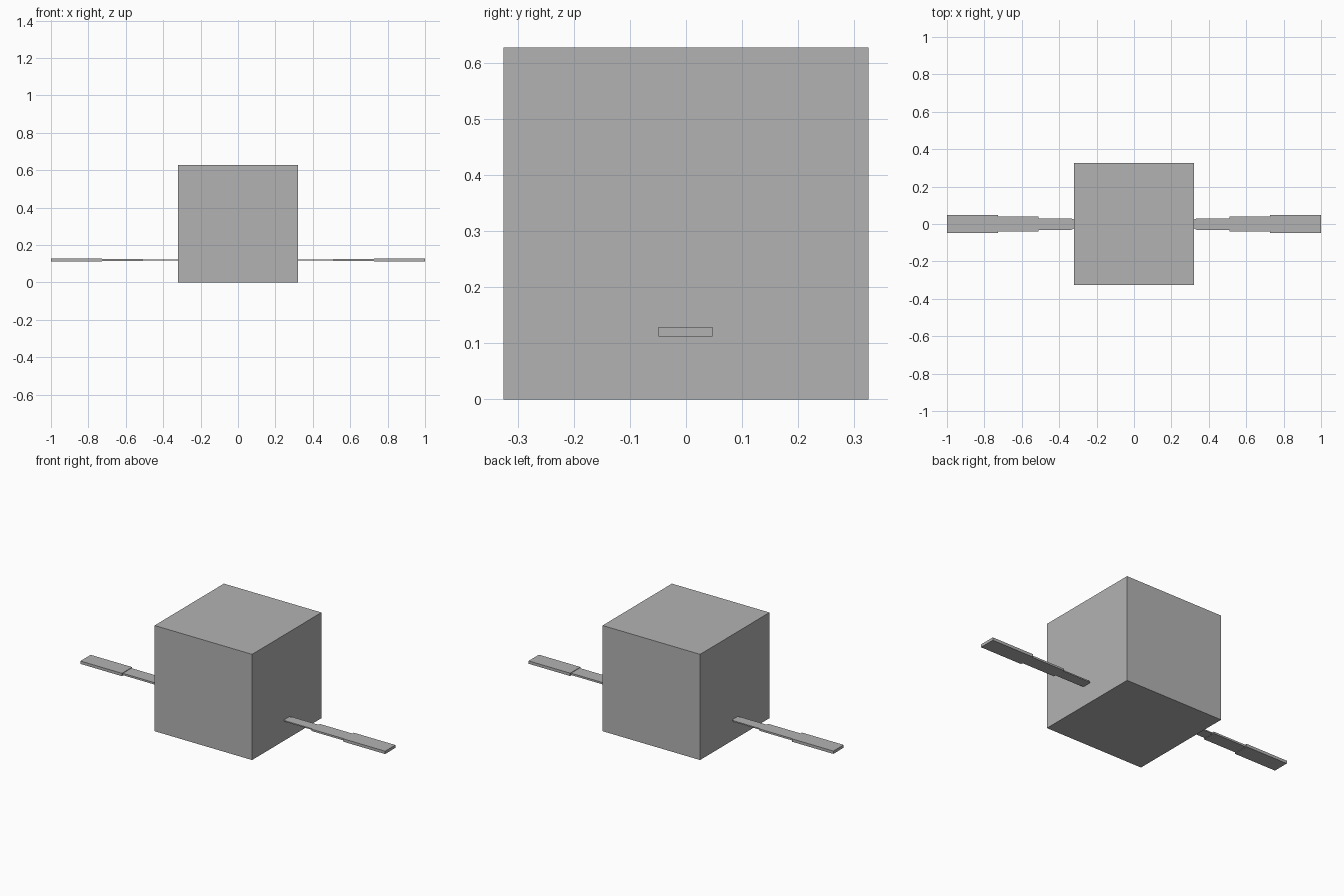
import bpy, bmesh

cube = bpy.data.objects.get("Cube")
if cube:
    bpy.data.objects.remove(cube, do_unlink=True)

# Single plain grey material
grey = bpy.data.materials.new("plain_grey")
grey.use_nodes = True
COLOUR = (0.45, 0.45, 0.45, 1.0)
grey.diffuse_color = COLOUR
grey.node_tree.nodes["Principled BSDF"].inputs["Base Color"].default_value = COLOUR


def prism(name, outline, z0, z1, mirror=False):
    """Extrude an outline in x and y from z0 up to z1."""
    bm = bmesh.new()
    base = bm.faces.new([bm.verts.new((x, y, z0)) for x, y in outline])
    top = bmesh.ops.extrude_face_region(bm, geom=[base])["geom"]
    bmesh.ops.translate(bm, vec=(0, 0, z1 - z0),
                        verts=[v for v in top if isinstance(v, bmesh.types.BMVert)])
    bmesh.ops.recalc_face_normals(bm, faces=bm.faces)
    mesh = bpy.data.meshes.new(name)
    bm.to_mesh(mesh)
    bm.free()
    mesh.materials.append(grey)
    obj = bpy.data.objects.new(name, mesh)
    bpy.context.collection.objects.link(obj)
    if mirror:
        mod = obj.modifiers.new("mirror", 'MIRROR')
        mod.use_mirror_merge = False
    return obj


def rect(x0, x1, y0, y1):
    return [(x0, y0), (x1, y0), (x1, y1), (x0, y1)]


# Block body
prism("body", rect(-0.32, 0.32, -0.325, 0.325), 0.0, 0.627)

# Stepped arms, growing wider and thicker outwards
inner = [(0.319, -0.024), (0.335, -0.031), (0.515, -0.031),
         (0.515, 0.030), (0.335, 0.030), (0.319, 0.023)]
prism("arm_inner", inner, 0.117, 0.124, mirror=True)
prism("arm_middle", rect(0.51, 0.73, -0.041, 0.039), 0.115, 0.126, mirror=True)
prism("arm_outer", rect(0.727, 1.0, -0.049, 0.047), 0.112, 0.129, mirror=True)
